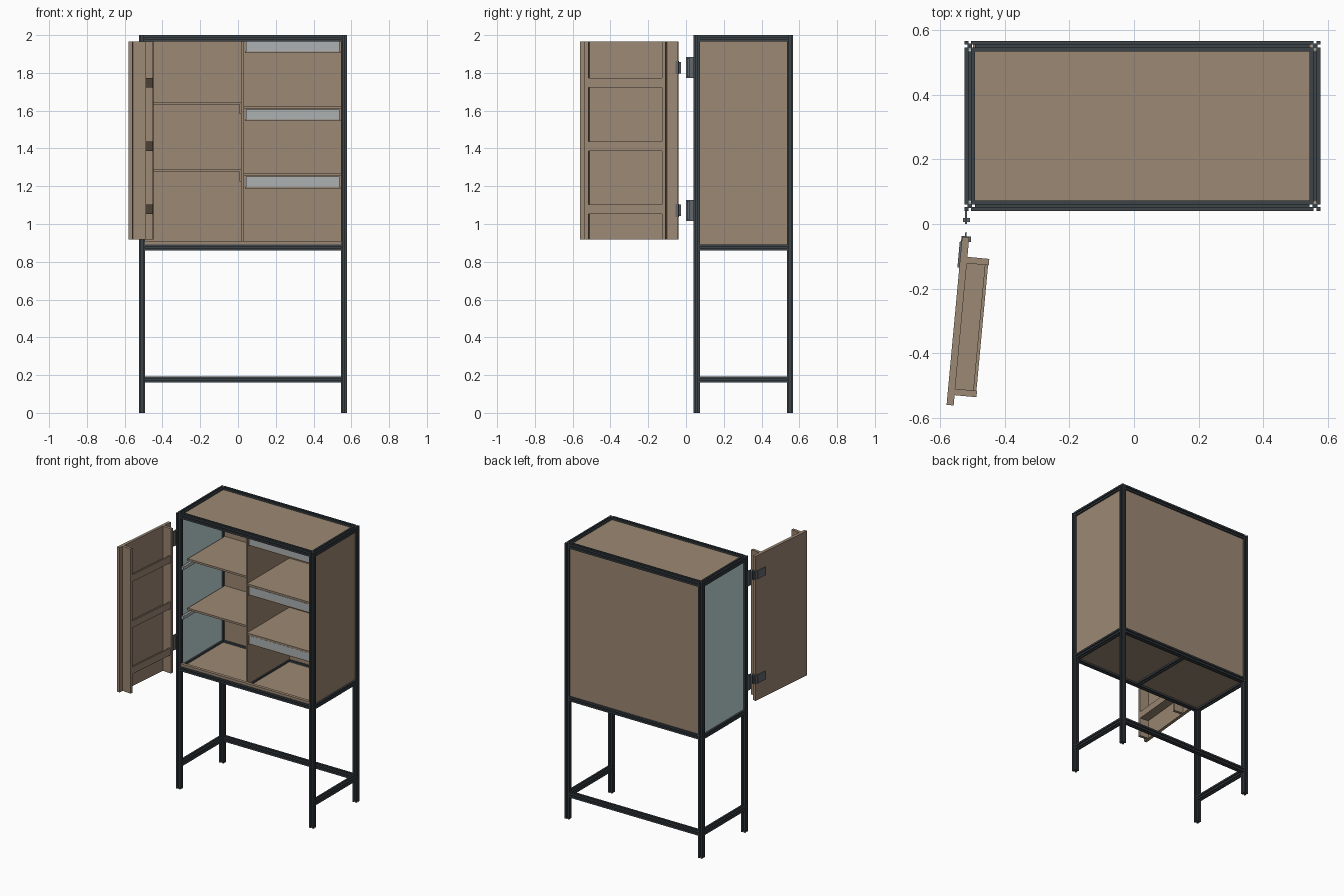
import bpy, bmesh, math
from mathutils import Matrix, Vector

if "Cube" in bpy.data.objects:
    bpy.data.objects.remove(bpy.data.objects["Cube"])


def material(name, r, g, b):
    m = bpy.data.materials.new(name)
    lin = [((c / 255 + 0.055) / 1.055) ** 2.4 for c in (r, g, b)]
    m.diffuse_color = (*lin, 1)
    m.use_nodes = True
    m.node_tree.nodes["Principled BSDF"].inputs["Base Color"].default_value = m.diffuse_color
    return m


WOOD = material("brown wood", 156, 136, 115)
DARK = material("dark frame metal", 60, 67, 72)
GLASS = material("pale glass", 194, 216, 216)
ALU = material("aluminium grey", 172, 177, 178)
STEEL = material("hinge grey", 98, 104, 110)


def finish(name, bm, mat, matrix=None):
    bmesh.ops.recalc_face_normals(bm, faces=bm.faces)
    me = bpy.data.meshes.new(name)
    bm.to_mesh(me)
    bm.free()
    me.materials.append(mat)
    ob = bpy.data.objects.new(name, me)
    if matrix:
        ob.matrix_world = matrix
    bpy.context.collection.objects.link(ob)
    return ob


def box(name, x, y, z, mat, matrix=None):
    """Box from (min, max) ranges."""
    bm = bmesh.new()
    bmesh.ops.create_cube(bm, size=1)
    for v in bm.verts:
        v.co = [r[0] + (c + 0.5) * (r[1] - r[0]) for r, c in zip((x, y, z), v.co)]
    return finish(name, bm, mat, matrix)


W = 0.033          # width of the slotted bar
H = W / 2
SLOT, DEPTH = 0.0045, 0.009


def bar(name, a, b):
    """Square bar with a slot along each side, from point a to point b."""
    a, b = Vector(a), Vector(b)
    side = [(H, -H), (H, -SLOT), (H - DEPTH, -SLOT), (H - DEPTH, SLOT), (H, SLOT)]
    bm = bmesh.new()
    verts = []
    for i in range(4):
        turn = Matrix.Rotation(i * math.pi / 2, 2)
        for p in side:
            q = turn @ Vector(p)
            verts.append(bm.verts.new((q.x, q.y, 0)))
    face = bm.faces.new(verts)
    ext = bmesh.ops.extrude_face_region(bm, geom=[face])
    for v in ext["geom"]:
        if isinstance(v, bmesh.types.BMVert):
            v.co.z += (b - a).length
    axis = (b - a).normalized()
    # keep the cross-section square to the world axes
    other = Vector((0, 1, 0)) if abs(axis.y) < 0.5 else Vector((0, 0, 1))
    third = other.cross(axis)
    m = Matrix((third, other, axis)).transposed().to_4x4()
    return finish(name, bm, DARK, Matrix.Translation(a) @ m)


# Frame limits, measured to bar centres
X0, X1 = -0.525 + H, 0.577 - H
Y0, Y1 = 0.04 + H, 0.567 - H
TOP, MID, LOW = 2 - H, 0.876, 0.177

# Four posts
for x, sx in ((X0, "left"), (X1, "right")):
    for y, sy in ((Y0, "front"), (Y1, "back")):
        bar(f"{sy}_{sx}_post", (x, y, 0), (x, y, 2))

# Horizontal rails; the lowest level has no front rail
for z, lvl in ((TOP, "top"), (MID, "middle"), (LOW, "low")):
    for x, sx in ((X0, "left"), (X1, "right")):
        bar(f"{lvl}_{sx}_rail", (x, Y0 + H, z), (x, Y1 - H, z))
    for y, sy in ((Y0, "front"), (Y1, "back")):
        if (lvl, sy) != ("low", "front"):
            bar(f"{lvl}_{sy}_rail", (X0 + H, y, z), (X1 - H, y, z))
bar("floor_cross_rail", (0.022, Y0 + H, MID), (0.022, Y1 - H, MID))

# Panels held in the slots
T = 0.0045
E = H - 0.006      # panel edge reaches into the slot
px, py, pz = (X0 + E, X1 - E), (Y0 + E, Y1 - E), (MID + E, TOP - E)
box("top_panel", px, py, (TOP - T, TOP + T), WOOD)
box("back_panel", px, (Y1 - T, Y1 + T), pz, WOOD)
box("right_panel", (X1 - T, X1 + T), py, pz, WOOD)
box("left_glass_panel", (X0 - T, X0 + T), py, pz, GLASS)
box("floor_left", (X0 + E, 0.022 - E), py, (MID - T, MID + T), WOOD)
box("floor_right", (0.022 + E, X1 - E), py, (MID - T, MID + T), WOOD)
box("front_sill", (X0 + H, X1 - H), (0.045, 0.068), (0.892, 0.911), WOOD)

# Interior divider and shelves
box("divider", (0.015, 0.030), (0.068, Y1 - T), (0.892, 1.968), WOOD)
for i, z in enumerate((1.632, 1.274)):
    box(f"left_shelf_{i}", (-0.488, 0.015), (0.12, Y1 - T), (z, z + 0.014), WOOD)
    box(f"left_shelf_bracket_{i}", (-0.497, -0.480), (0.06, 0.52), (z - 0.045, z - 0.022), ALU)
    box(f"divider_bracket_{i}", (0.007, 0.015), (0.12, 0.52), (z - 0.05, z), WOOD)
for i, z in enumerate((1.612, 1.255)):
    box(f"right_shelf_{i}", (0.030, X1 - H), (0.06, Y1 - T), (z, z + 0.014), WOOD)

# Grey strips at the top of each right-hand bay
for i, z in enumerate((1.912, 1.552, 1.196)):
    box(f"grey_strip_{i}", (0.042, 0.538), (0.066, 0.074), (z, z + 0.055), ALU)
    box(f"strip_lip_{i}", (0.036, 0.542), (0.066, 0.078), (z - 0.007, z), WOOD)

# Open door, built flat and swung round its hinge edge
SWING = Matrix.Translation((-0.532, -0.04, 0)) @ Matrix.Rotation(math.radians(-5.3), 4, "Z")
DZ = (0.917, 1.967)
box("door_board", (0, 0.022), (-0.522, 0), DZ, WOOD, SWING)
box("door_hinge_side_wall", (0.022, 0.09), (-0.08, -0.06), DZ, WOOD, SWING)
box("door_free_side_wall", (0.022, 0.09), (-0.49, -0.47), DZ, WOOD, SWING)
for i, z in enumerate((1.722, 1.387, 1.052)):
    box(f"door_shelf_{i}", (0.022, 0.078), (-0.47, -0.08), (z, z + 0.012), WOOD, SWING)
    box(f"door_shelf_lip_{i}", (0.078, 0.088), (-0.47, -0.08), (z, z + 0.05), WOOD, SWING)

# Hinges: a leaf on the post, a leaf on the door edge and a wing outside
for i, z in enumerate((1.828, 1.072)):
    box(f"post_hinge_leaf_{i}", (-0.523, -0.517), (0.0, 0.045), (z - 0.055, z + 0.055), STEEL)
    box(f"post_hinge_knuckle_{i}", (-0.530, -0.508), (0.006, 0.018), (z - 0.05, z + 0.05), STEEL)
    box(f"door_hinge_knuckle_{i}", (-0.002, 0.028), (-0.014, 0.003), (z - 0.035, z + 0.035), STEEL, SWING)
    box(f"door_hinge_pin_{i}", (0.008, 0.013), (0.0, 0.015), (z - 0.03, z + 0.03), STEEL, SWING)
    box(f"door_hinge_wing_{i}", (-0.006, 0.0), (-0.095, -0.014), (z - 0.03, z + 0.03), STEEL, SWING)
